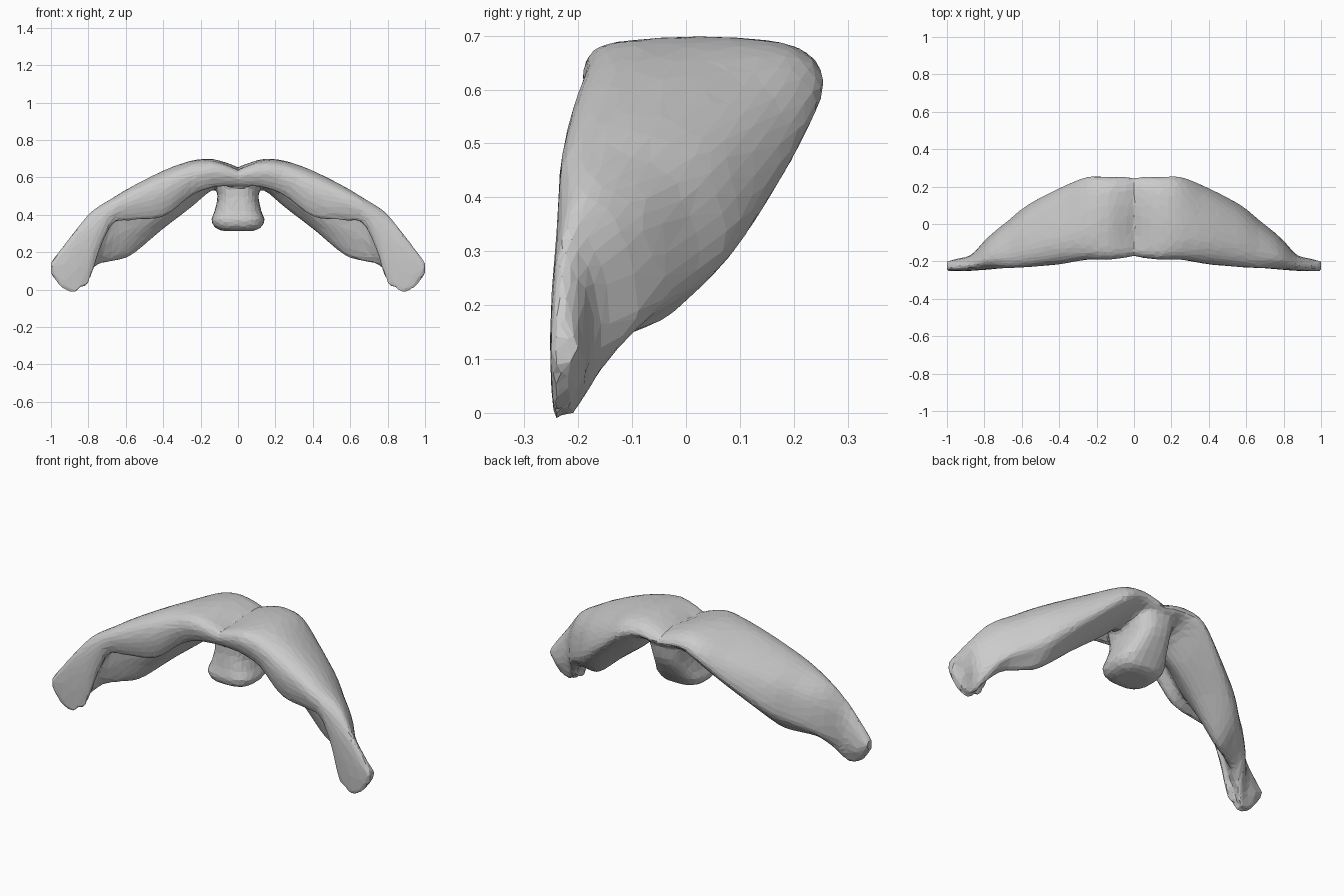
import bpy, bmesh, math

if "Cube" in bpy.data.objects:
    bpy.data.objects.remove(bpy.data.objects["Cube"])


def spline(a, b, c, d, t):
    # Catmull-Rom interpolation of two equal-length tuples b -> c
    return tuple(0.5 * (2 * q + (r - p) * t + (2 * p - 5 * q + 4 * r - s) * t * t
                        + (3 * q - p - 3 * r + s) * t ** 3)
                 for p, q, r, s in zip(a, b, c, d))


def refine(rows, n, closed=False):
    out, m = [], len(rows)
    for i in range(m if closed else m - 1):
        pick = [(j % m) if closed else min(max(j, 0), m - 1) for j in range(i - 1, i + 3)]
        out += [spline(*[rows[j] for j in pick], k / n) for k in range(n)]
    return out if closed else out + [rows[-1]]


def loft(bm, rings):
    vs = [[bm.verts.new(p) for p in ring] for ring in rings]
    n = len(vs[0])
    for a, b in zip(vs, vs[1:]):
        for i in range(n):
            bm.faces.new((a[i], a[(i + 1) % n], b[(i + 1) % n], b[i]))
    bm.faces.new(vs[0])
    bm.faces.new(vs[-1])


def wing_ring(s):
    # front band, top, back and lower lobe of one cross-section
    x, top, f, b, bz, low, band = s
    d, h = b - f, top - band
    mid = max(0, 1 - x / 0.35)           # flatter top near the centre
    groove = max(low, band) + 0.09 * d * min(1, d / 0.15)
    pts = [(f, band + 0.45 * h),
           (f + 0.05 * d, top - 0.16 * h),
           (f + 0.28 * d, top - 0.012 * mid),
           (f + 0.62 * d, top - 0.1 * (top - bz) * (1 - mid)),
           (b - 0.1 * d, top - (0.4 - 0.22 * mid) * (top - bz)),
           (b, bz),
           (f + 0.78 * d, low + 0.35 * (bz - low)),
           (f + 0.52 * d, low),
           (f + 0.34 * d, (low + groove) / 2),
           (f + 0.24 * d, groove),
           (f + 0.09 * d, band)]
    return [(x, y, z) for y, z in refine(pts, 4, True)]


# x, top z, front y, back y, back z, lobe z, front band z
stations = [
    (0, .652, -.17, .245, .60, .54, .55),
    (.05, .675, -.18, .25, .61, .54, .55),
    (.14, .70, -.19, .25, .62, .53, .545),
    (.25, .69, -.19, .25, .58, .44, .50),
    (.40, .635, -.215, .19, .46, .325, .39),
    (.57, .55, -.23, .10, .33, .185, .37),
    (.67, .49, -.235, .02, .26, .155, .35),
    (.745, .445, -.24, -.04, .22, .135, .20),
    (.80, .40, -.245, -.09, .18, .09, .035),
    (.87, .315, -.25, -.165, .14, .003, -.006),
    (.94, .225, -.252, -.185, .09, .015, .01),
    (1.0, .145, -.25, -.20, .12, .085, .085)]

bm = bmesh.new()

# Both wings, mirrored about the centre notch
half = [wing_ring(s) for s in refine(stations, 4)]
left = [[(-x, y, z) for x, y, z in r] for r in reversed(half[1:])]
loft(bm, left + half)

# Central post: z, half width, front y, back y
post = [(.60, .13, -.12, .23), (.50, .11, -.12, .21), (.42, .125, -.13, .165),
        (.37, .142, -.14, .13), (.33, .12, -.125, .10), (.313, .08, -.08, .06)]
rings = []
for z, w, f, b in refine(post, 4):
    ring = []
    for i in range(32):
        c, s = math.cos(i * math.pi / 16), math.sin(i * math.pi / 16)
        ring.append((w * math.copysign(abs(c) ** .7, c),
                     (f + b) / 2 + (b - f) / 2 * math.copysign(abs(s) ** .7, s), z))
    rings.append(ring)
loft(bm, rings)

bmesh.ops.recalc_face_normals(bm, faces=bm.faces[:])
mesh = bpy.data.meshes.new("arched_wings_with_post")
bm.to_mesh(mesh)
bm.free()
obj = bpy.data.objects.new("arched_wings_with_post", mesh)
bpy.context.collection.objects.link(obj)

# Fuse the parts and reduce to a faceted sculpted surface
fuse = obj.modifiers.new("fuse", 'REMESH')
fuse.mode = 'VOXEL'
fuse.voxel_size = 0.01
soften = obj.modifiers.new("soften", 'SMOOTH')
soften.factor = 0.5
soften.iterations = 3
facet = obj.modifiers.new("facet", 'DECIMATE')
facet.ratio = 0.05
